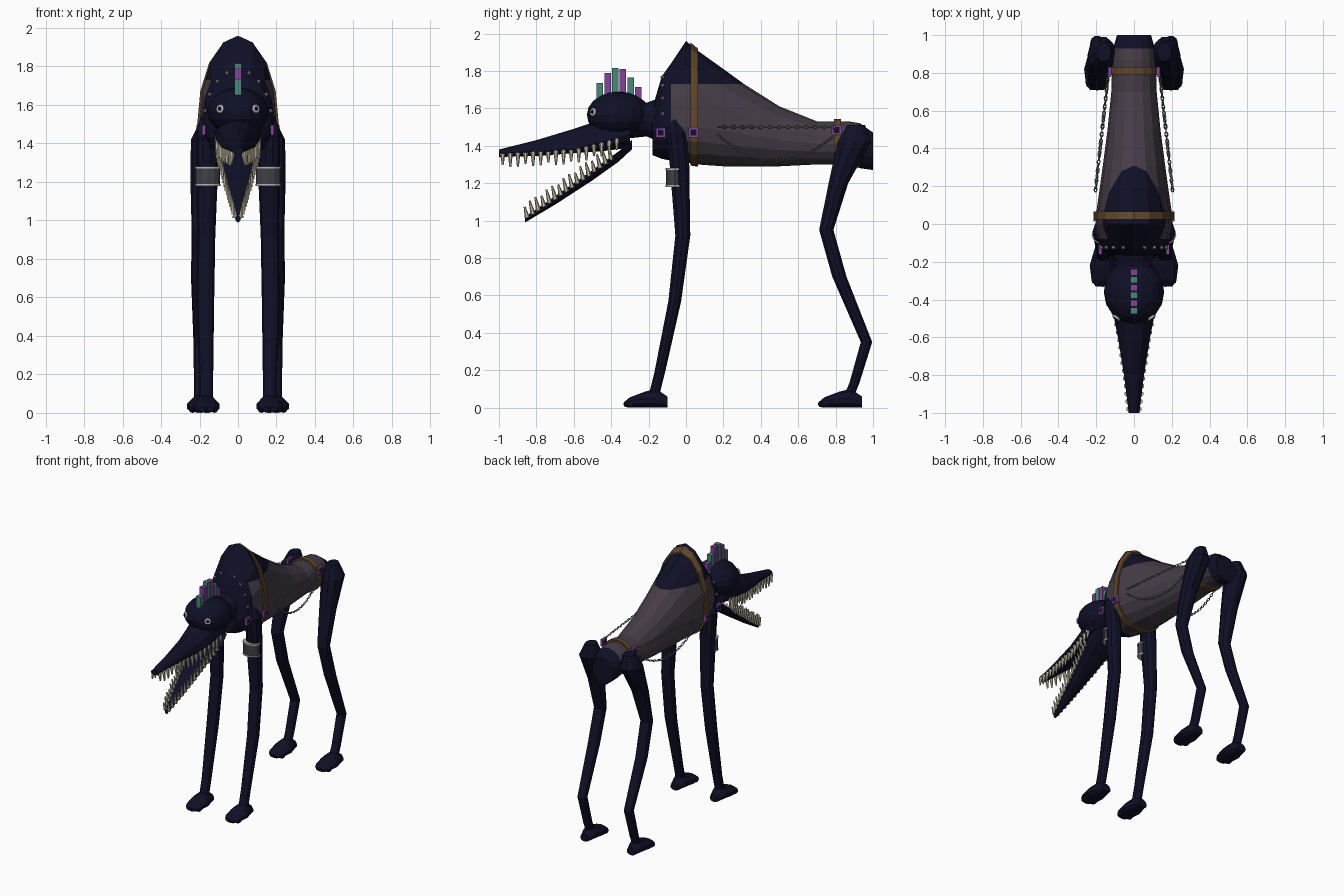
import bpy, bmesh, math
from mathutils import Vector, Matrix

if "Cube" in bpy.data.objects:
    bpy.data.objects.remove(bpy.data.objects["Cube"])


def material(name, r, g, b):
    m = bpy.data.materials.new(name)
    m.use_nodes = True
    m.diffuse_color = (r, g, b, 1)
    m.node_tree.nodes["Principled BSDF"].inputs["Base Color"].default_value = (r, g, b, 1)
    return m


navy = material("navy hide", .005, .005, .02)
cloth = material("mauve cloth", .06, .045, .063)
leather = material("brown leather", .11, .06, .025)
teal = material("teal", .07, .24, .2)
purple = material("purple", .22, .06, .32)
bone = material("bone", .55, .5, .37)
steel = material("grey steel", .17, .2, .2)
iron = material("dark iron", .05, .05, .06)
pale = material("pale grey", .45, .47, .47)


def finish(name, bm, *mats, smooth=False):
    bmesh.ops.recalc_face_normals(bm, faces=bm.faces)
    me = bpy.data.meshes.new(name)
    bm.to_mesh(me)
    bm.free()
    for m in mats:
        me.materials.append(m)
    for p in me.polygons:
        p.use_smooth = smooth
    ob = bpy.data.objects.new(name, me)
    bpy.context.collection.objects.link(ob)
    return ob


def loft(bm, rings, loop=False):
    """Skin rings of points; cap the ends unless the rings form a loop."""
    vs = [[bm.verts.new(p) for p in r] for r in rings]
    n = len(vs[0])
    for k in range(len(vs) if loop else len(vs) - 1):
        a, b = vs[k], vs[(k + 1) % len(vs)]
        for i in range(n):
            j = (i + 1) % n
            bm.faces.new((a[i], a[j], b[j], b[i]))
    if not loop:
        bm.faces.new(vs[0])
        bm.faces.new(vs[-1])


def section(s, a, off=0, x=0):
    """Point at angle a on a section (y, middle, top, bottom, half width)."""
    y, mid, top, bot, hw = s
    c = math.cos(a)
    rz = (top - mid if c > 0 else mid - bot) + off
    return Vector((x + (hw + off) * math.sin(a), y, mid + rz * c))


def section_ring(s, n, off=0, x=0):
    return [section(s, math.tau * i / n, off, x) for i in range(n)]


def at(table, y):
    """Interpolated section of a table at y."""
    for p, q in zip(table, table[1:]):
        if p[0] <= y <= q[0]:
            t = (y - p[0]) / (q[0] - p[0])
            return [u + (v - u) * t for u, v in zip(p, q)]


def torus(bm, mat, R, r, stretch=1, n=8, m=4):
    rings = []
    for i in range(n):
        a = math.tau * i / n
        ring = []
        for k in range(m):
            b = math.tau * k / m
            d = R + r * math.cos(b)
            ring.append(mat @ Vector((d * math.cos(a) * stretch, d * math.sin(a), r * math.sin(b))))
        rings.append(ring)
    loft(bm, rings, True)


def box(bm, loc, size):
    bmesh.ops.create_cube(bm, size=1, matrix=Matrix.Translation(loc) @ Matrix.Diagonal((*size, 1)))


def ball(bm, loc, size, u=12, v=8):
    bmesh.ops.create_uvsphere(bm, u_segments=u, v_segments=v, radius=1,
                              matrix=Matrix.Translation(loc) @ Matrix.Diagonal((*size, 1)))


# Body with cloth coat
BODY = [(-.18, 1.47, 1.6, 1.35, .11), (-.13, 1.5, 1.77, 1.33, .17), (-.08, 1.5, 1.84, 1.32, .19),
        (0, 1.5, 1.96, 1.31, .2), (.06, 1.5, 1.91, 1.3, .2), (.2, 1.48, 1.81, 1.29, .18),
        (.31, 1.46, 1.73, 1.29, .165), (.5, 1.43, 1.61, 1.29, .14), (.7, 1.41, 1.53, 1.3, .12),
        (.87, 1.41, 1.53, 1.3, .115), (.93, 1.4, 1.52, 1.28, .11), (1, 1.38, 1.47, 1.27, .09)]
bm = bmesh.new()
loft(bm, [section_ring(s, 16) for s in BODY])
bmesh.ops.bisect_plane(bm, geom=bm.verts[:] + bm.edges[:] + bm.faces[:],
                       plane_co=(0, 0, 1.73), plane_no=(0, 0, 1))
for f in bm.faces:
    c = f.calc_center_median()
    f.material_index = int(-.08 < c.y < .93 and c.z < 1.73)
finish("body", bm, navy, cloth)

# Leather straps around chest and hips
for name, y in (("chest_strap", .045), ("hip_strap", .81)):
    bm = bmesh.new()
    loft(bm, [section_ring(at(BODY, y + d), 16, o) for d, o in
              ((-.02, -.01), (-.02, .012), (.02, .012), (.02, -.01))], True)
    finish(name, bm, leather)

# Collar studs
bm = bmesh.new()
for i in range(-5, 6):
    if i:
        ball(bm, section(at(BODY, -.125), i * .33, .004), (.011,) * 3, 8, 6)
finish("collar_studs", bm, steel)

# Neck and skull
bm = bmesh.new()
loft(bm, [section_ring(s, 14) for s in ((-.3, 1.55, 1.65, 1.44, .11), (-.21, 1.55, 1.63, 1.45, .1),
                                        (-.1, 1.54, 1.67, 1.4, .14))])
finish("neck", bm, navy)
bm = bmesh.new()
ball(bm, (0, -.36, 1.565), (.16, .17, .125), 16, 10)
finish("skull", bm, navy)

# Jaws
UPPER = [(-1, 1.36, 1.38, 1.34, .028), (-.8, 1.37, 1.43, 1.345, .053), (-.6, 1.38, 1.49, 1.36, .085),
         (-.45, 1.42, 1.54, 1.37, .115), (-.3, 1.46, 1.55, 1.39, .12)]
LOWER = [(-.86, 1.015, 1.02, .99, .015), (-.7, 1.12, 1.13, 1.085, .05), (-.5, 1.26, 1.27, 1.215, .09),
         (-.36, 1.36, 1.37, 1.315, .12), (-.29, 1.41, 1.43, 1.38, .11)]
for name, table in (("upper_jaw", UPPER), ("lower_jaw", LOWER)):
    bm = bmesh.new()
    loft(bm, [section_ring(s, 12) for s in table])
    finish(name, bm, navy)

# Teeth along both jaws
for name, table, y0, y1, lean, up in (("upper_teeth", UPPER, -.98, -.37, 0, -1),
                                      ("lower_teeth", LOWER, -.85, -.4, -.25, 1)):
    bm = bmesh.new()
    count = 16
    for i in range(count):
        y = y0 + (y1 - y0) * i / (count - 1)
        s = at(table, y)
        for sx in (1, -1):
            h = .075 if i % 3 else .06
            root = Vector((sx * s[4] * .93, y, s[1] if up > 0 else s[1] - .01))
            axis = Vector((sx * .1, lean, up)).normalized()
            turn = Vector((0, 0, 1)).rotation_difference(axis).to_matrix().to_4x4()
            bmesh.ops.create_cone(bm, cap_ends=True, segments=6, radius1=.014, radius2=.005, depth=h,
                                  matrix=Matrix.Translation(root + axis * h * .4) @ turn)
    finish(name, bm, bone)

# Eyes
for sx, side in ((1, "left"), (-1, "right")):
    d = Vector((sx * .58, -.8, .12)).normalized()
    pos = Vector((0, -.36, 1.565)) + Vector((d.x * .16, d.y * .17, d.z * .125))
    turn = Vector((0, 0, 1)).rotation_difference(d).to_matrix().to_4x4()
    bm = bmesh.new()
    torus(bm, Matrix.Translation(pos) @ turn, .016, .008, n=12, m=6)
    finish(side + "_eye_ring", bm, pale, smooth=True)
    bm = bmesh.new()
    ball(bm, pos, (.011,) * 3)
    finish(side + "_pupil", bm, navy, smooth=True)

# Crest of coloured bars
for i, top in enumerate((1.735, 1.79, 1.815, 1.81, 1.765, 1.715)):
    bm = bmesh.new()
    low = 1.65
    box(bm, (0, -.46 + i * .041, (top + low) / 2), (.038, .035, top - low))
    finish("crest_bar_%d" % (i + 1), bm, purple if i % 2 else teal)

# Legs: each row is centre y, z, half width, half depth, x
FRONT = [(-.06, 1.54, .03, .025, .16), (-.05, 1.47, .055, .055, .165), (-.035, 1.3, .058, .055, .16),
         (-.017, .92, .047, .042, .165), (-.06, .57, .046, .036, .17), (-.14, .19, .036, .03, .165),
         (-.17, .07, .036, .03, .165)]
HIND = [(.91, 1.51, .04, .05, .16), (.9, 1.42, .075, .095, .17), (.815, 1.2, .062, .055, .185),
        (.75, .95, .046, .04, .195), (.82, .7, .044, .04, .2), (.965, .35, .036, .032, .195),
        (.9, .13, .034, .028, .195), (.87, .06, .034, .03, .195)]
FOOT = [(-.19, .02, .03, .005, .04), (-.16, .025, .055, 0, .062), (-.08, .03, .085, 0, .073),
        (-.02, .03, .1, 0, .055), (.04, .02, .06, 0, .035)]
for sx, side in ((1, "left"), (-1, "right")):
    for part, table in (("front", FRONT), ("hind", HIND)):
        bm = bmesh.new()
        loft(bm, [[Vector((sx * x + w * math.cos(math.tau * i / 10), y + d * math.sin(math.tau * i / 10), z))
                   for i in range(10)] for y, z, w, d, x in table])
        finish(f"{side}_{part}_leg", bm, navy)
        fy, fx = table[-1][0] + .03, sx * table[-1][4]
        bm = bmesh.new()
        loft(bm, [section_ring((s[0] + fy, *s[1:]), 10, 0, fx) for s in FOOT])
        for k in (-1, 0, 1):
            ball(bm, (fx + k * .042, fy - .165 + abs(k) * .015, .02), (.02, .03, .02), 8, 6)
        finish(f"{side}_{part}_foot", bm, navy)

    # Cuff with pale rims on the front leg
    for name, z, h, grow, mat in (("cuff", 1.23, .09, 0, iron), ("cuff_top_rim", 1.275, .01, .003, pale),
                                  ("cuff_bottom_rim", 1.185, .01, .003, pale)):
        bm = bmesh.new()
        bmesh.ops.create_cone(bm, cap_ends=True, segments=12, radius1=1, radius2=1, depth=h,
                              matrix=Matrix.Translation((sx * .157, -.06, z))
                              @ Matrix.Diagonal((.064 + grow, .046 + grow, 1, 1)))
        finish(f"{side}_{name}", bm, mat)

    # Square buckles
    for name, x, y, z in (("collar", .178, -.135, 1.47), ("chest", .206, .04, 1.47), ("hip", .128, .805, 1.485)):
        bm = bmesh.new()
        for k in (-1, 1):
            box(bm, (sx * x, y + k * .021, z), (.018, .01, .052))
            box(bm, (sx * x, y, z + k * .021), (.018, .052, .01))
        finish(f"{side}_{name}_buckle", bm, purple)
        bm = bmesh.new()
        box(bm, (sx * x, y, z), (.009, .034, .034))
        finish(f"{side}_{name}_buckle_plate", bm, navy)

    # Hanging chains, links turned in alternation
    for name, z0, sag, links in (("upper_chain", 1.5, 0, 26), ("lower_chain", 1.46, .14, 34)):
        bm = bmesh.new()
        path = [Vector((sx * (.205 - .07 * t), .17 + .63 * t, z0 - sag * 4 * t * (1 - t)))
                for t in (i / links for i in range(links + 1))]
        for i, (p, q) in enumerate(zip(path, path[1:])):
            turn = Vector((1, 0, 0)).rotation_difference((q - p).normalized()).to_matrix().to_4x4()
            spin = Matrix.Rotation(math.pi / 2 * (i % 2), 4, "X")
            torus(bm, Matrix.Translation((p + q) / 2) @ turn @ spin, .008, .0028, 1.4)
        finish(f"{side}_{name}", bm, steel)
